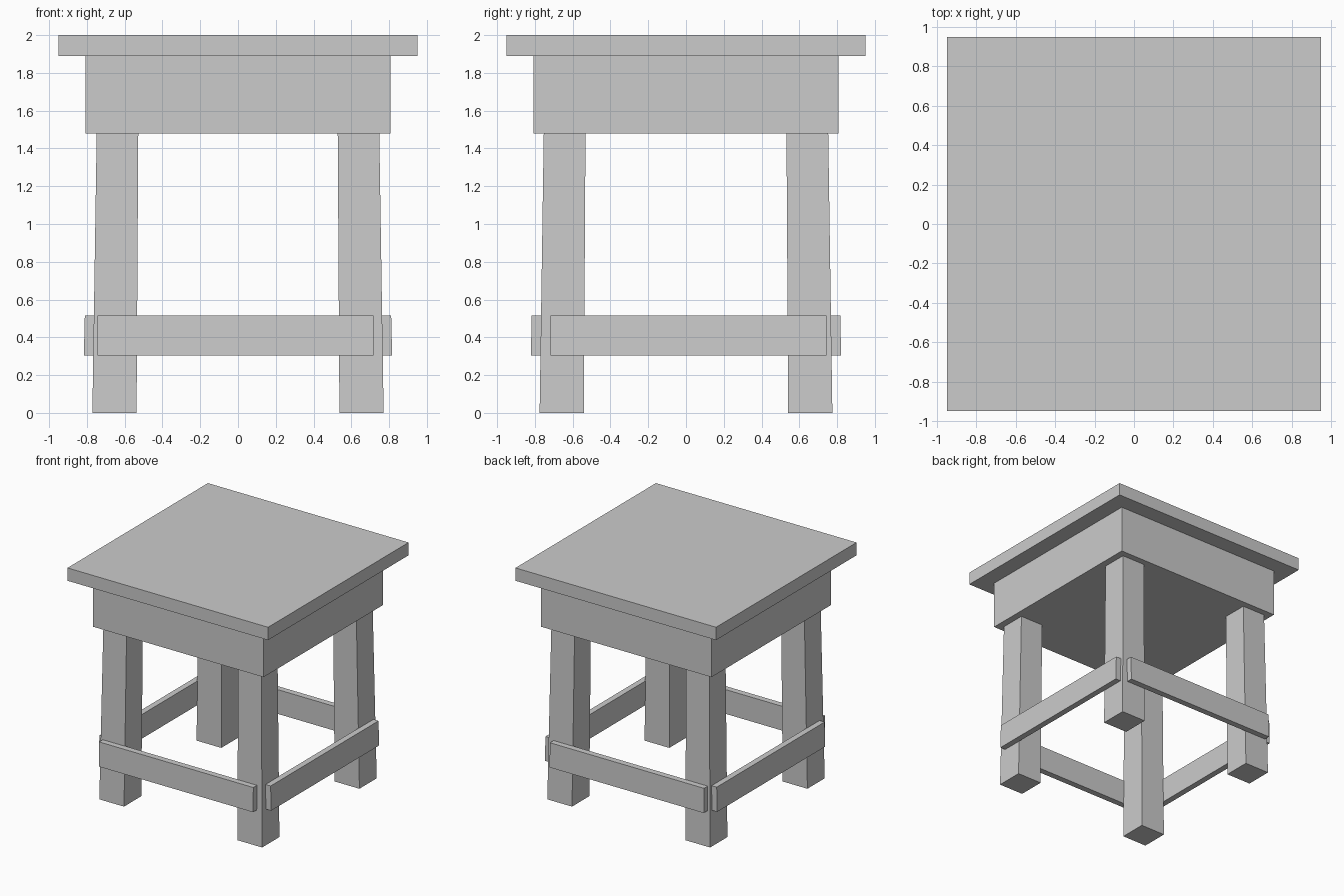
import bpy
import bmesh

if "Cube" in bpy.data.objects:
    bpy.data.objects.remove(bpy.data.objects["Cube"])


def block(name, z0, z1, bottom, top=None):
    """Six-sided solid between two rectangles given as (x0, x1, y0, y1)."""
    bm = bmesh.new()
    rings = []
    for z, (x0, x1, y0, y1) in ((z0, bottom), (z1, top or bottom)):
        corners = ((x0, y0), (x1, y0), (x1, y1), (x0, y1))
        rings.append([bm.verts.new((x, y, z)) for x, y in corners])
    low, high = rings
    bm.faces.new(low[::-1])
    bm.faces.new(high)
    for i in range(4):
        j = (i + 1) % 4
        bm.faces.new((low[i], low[j], high[j], high[i]))
    bmesh.ops.recalc_face_normals(bm, faces=bm.faces)
    mesh = bpy.data.meshes.new(name)
    bm.to_mesh(mesh)
    bm.free()
    obj = bpy.data.objects.new(name, mesh)
    bpy.context.collection.objects.link(obj)
    return obj


def span(side, inner, outer):
    """Sorted interval on the chosen side of the centre."""
    return tuple(sorted((side * inner, side * outer)))


# Tabletop and deep solid apron
block("tabletop", 1.89, 2.0, (-0.95, 0.95, -0.95, 0.95))
block("apron", 1.48, 1.89, (-0.807, 0.807, -0.807, 0.807))

# Four legs, flaring slightly towards the floor
for sy, depth in ((-1, "front"), (1, "back")):
    for sx, width in ((-1, "left"), (1, "right")):
        block(f"{depth}_{width}_leg", 0.0, 1.48,
              span(sx, 0.537, 0.771) + span(sy, 0.541, 0.775),
              span(sx, 0.528, 0.748) + span(sy, 0.532, 0.753))

# Stretchers fixed to the outside of the legs, leaning with them
Z0, Z1 = 0.305, 0.515
for s, name in ((-1, "front"), (1, "back")):
    length = (-0.743, 0.717)
    block(f"{name}_stretcher", Z0, Z1,
          length + span(s, 0.768, 0.821), length + span(s, 0.764, 0.817))
for s, name in ((-1, "left"), (1, "right")):
    length = (-0.717, 0.743)
    block(f"{name}_stretcher", Z0, Z1,
          span(s, 0.764, 0.816) + length, span(s, 0.76, 0.811) + length)
